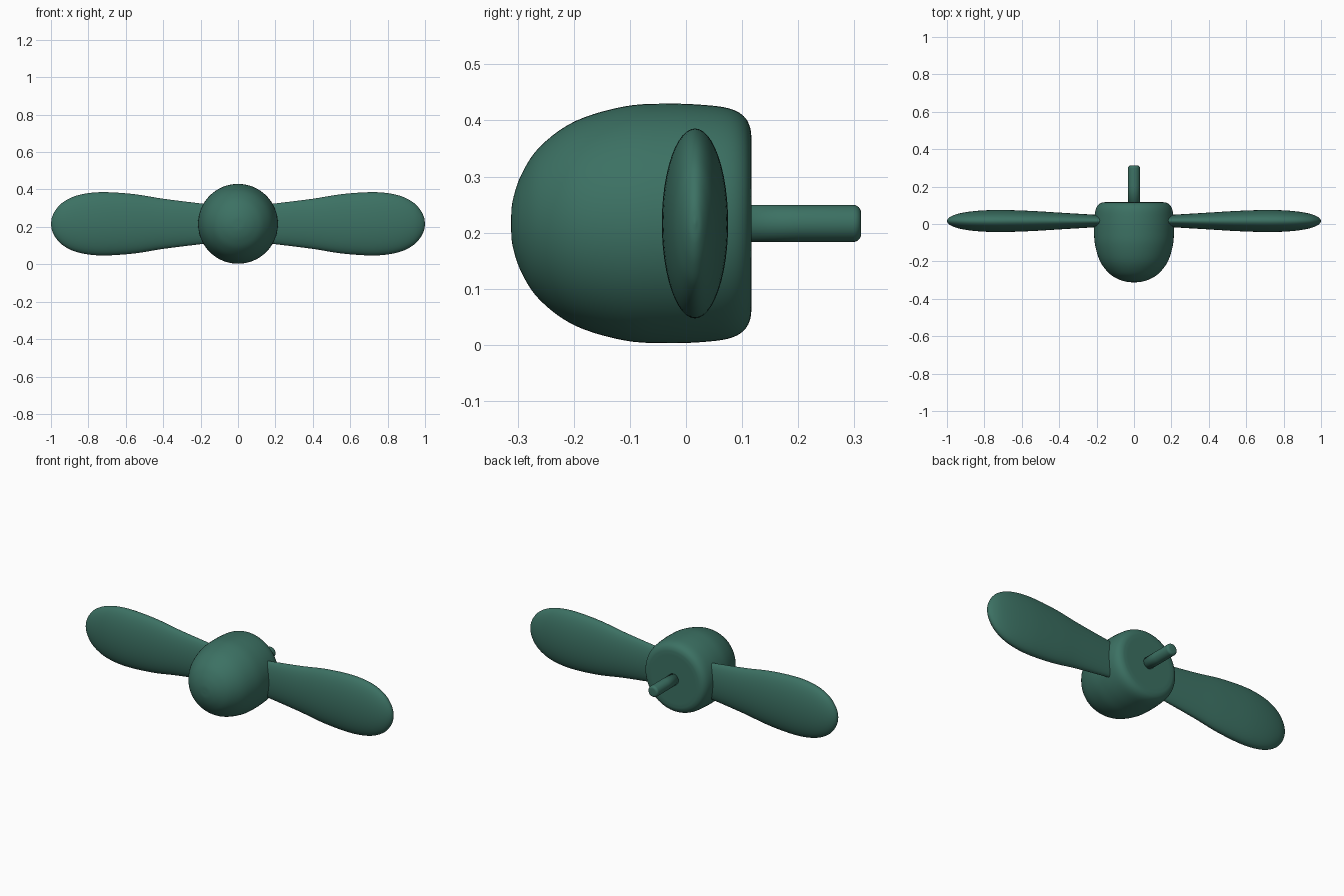
import bpy, bmesh, math
from mathutils import Vector

if "Cube" in bpy.data.objects:
    bpy.data.objects.remove(bpy.data.objects["Cube"])

CZ = 0.2165  # height of the spin axis

mat = bpy.data.materials.new("green_paint")
mat.diffuse_color = (0.045, 0.165, 0.125, 1)
mat.use_nodes = True
mat.node_tree.nodes["Principled BSDF"].inputs["Base Color"].default_value = mat.diffuse_color


def smooth_path(pts, n=5):
    """Catmull-Rom through the given points."""
    p = [Vector(q) for q in pts]
    p = [2 * p[0] - p[1]] + p + [2 * p[-1] - p[-2]]
    out = []
    for i in range(1, len(p) - 2):
        a, b, c, d = p[i - 1:i + 3]
        for k in range(n):
            t = k / n
            out.append(0.5 * (2 * b + (c - a) * t + (2 * a - 5 * b + 4 * c - d) * t * t
                              + (3 * b - a - 3 * c + d) * t ** 3))
    return out + [p[-2]]


def loft(name, rings):
    """Skin a list of vertex rings and cap both ends."""
    bm = bmesh.new()
    loops = [[bm.verts.new(v) for v in r] for r in rings]
    for a, b in zip(loops, loops[1:]):
        for i in range(len(a)):
            j = (i + 1) % len(a)
            bm.faces.new((a[i], a[j], b[j], b[i]))
    bm.faces.new(loops[0])
    bm.faces.new(loops[-1])
    bmesh.ops.recalc_face_normals(bm, faces=bm.faces)
    me = bpy.data.meshes.new(name)
    bm.to_mesh(me)
    bm.free()
    ob = bpy.data.objects.new(name, me)
    bpy.context.collection.objects.link(ob)
    me.materials.append(mat)
    me.shade_smooth()
    return ob


def ring(n):
    return [(math.cos(2 * math.pi * i / n), math.sin(2 * math.pi * i / n)) for i in range(n)]


def lathe_y(name, profile, n=64):
    return loft(name, [[(r * c, y, CZ + r * s) for c, s in ring(n)] for y, r in profile])


# Domed nose hub with a rounded rear rim
dome = [(-0.312, 0.002), (-0.309, 0.04), (-0.293, 0.088), (-0.26, 0.137), (-0.198, 0.182),
        (-0.11, 0.2085), (-0.03, 0.2135), (0.04, 0.2105), (0.08, 0.204), (0.103, 0.191),
        (0.114, 0.172), (0.117, 0.15)]
lathe_y("hub", [tuple(v) for v in smooth_path(dome)] + [(0.117, 0.14), (0.117, 0.02)])

# Rear shaft with a rounded end
R, B = 0.033, 0.014
end = [(0.312 - B + B * math.sin(a), R - B + B * math.cos(a))
       for a in [k * math.pi / 12 for k in range(7)]]
lathe_y("shaft", [(0.09, R), (0.2, R)] + end, 32)

# Blades: x station, half width, half thickness
stations = [(0.1, 0.098, 0.027), (0.2, 0.109, 0.033), (0.4, 0.134, 0.045), (0.55, 0.158, 0.054),
            (0.7, 0.169, 0.059), (0.8, 0.164, 0.057), (0.88, 0.145, 0.050), (0.94, 0.112, 0.039),
            (0.975, 0.074, 0.026), (0.994, 0.036, 0.013), (1.0, 0.002, 0.001)]
for side, name in ((1, "right_blade"), (-1, "left_blade")):
    loft(name, [[(side * x, 0.016 + t * c, CZ + w * s) for c, s in ring(48)]
                for x, w, t in smooth_path(stations)])
